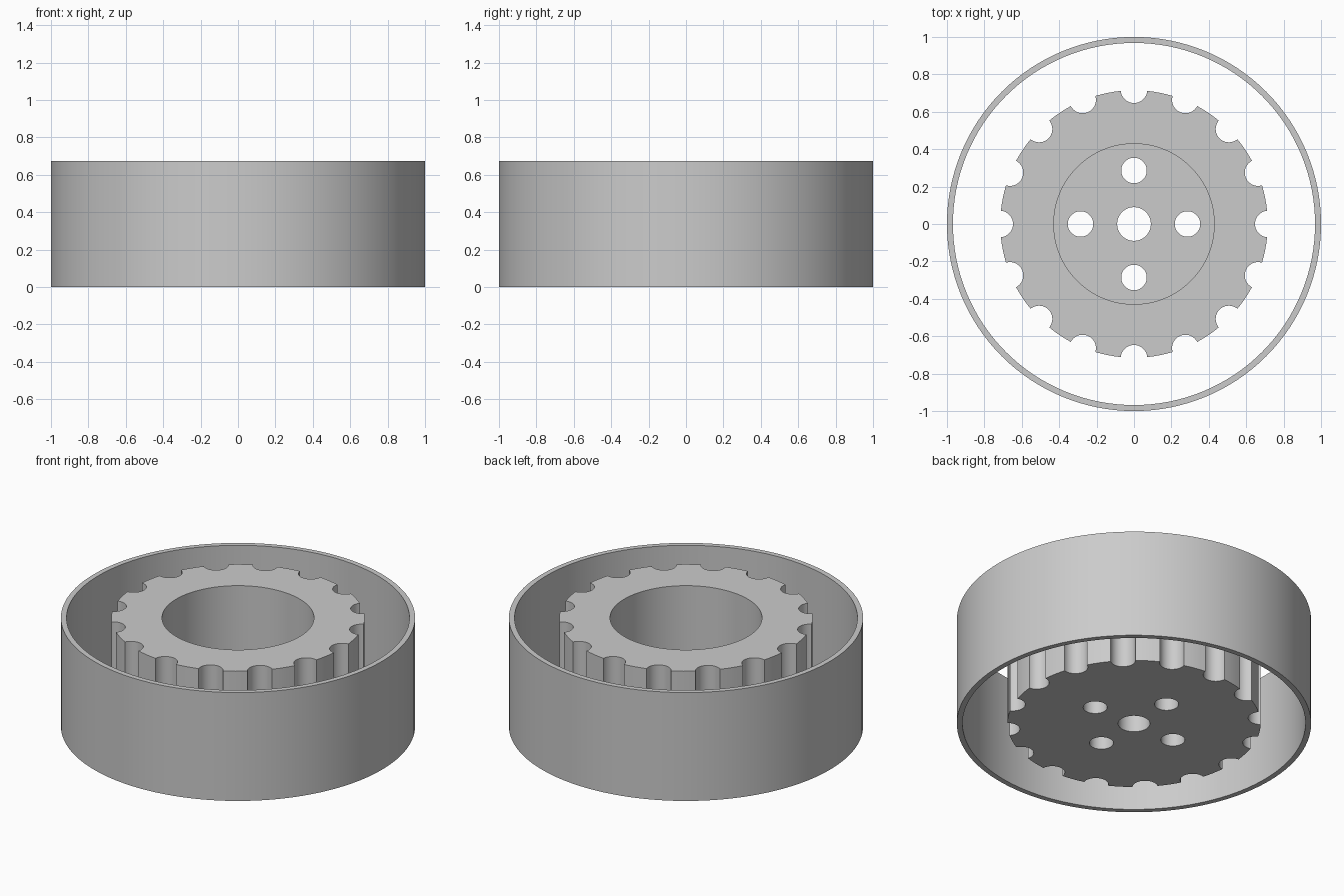
import bpy
import bmesh
from math import cos, sin, tau, radians
from mathutils import Matrix

HEIGHT = 0.675
FLOOR = 0.16      # thickness of the hub floor under the recess
OVER = 0.1        # how far cutters reach past the surfaces

if "Cube" in bpy.data.objects:
    bpy.data.objects.remove(bpy.data.objects["Cube"])

steel = bpy.data.materials.new("plain grey steel")
steel.use_nodes = True
grey = (0.6, 0.6, 0.6, 1)
steel.diffuse_color = grey
steel.node_tree.nodes["Principled BSDF"].inputs["Base Color"].default_value = grey


def cylinders(name, radius, z0, z1, centres=((0, 0),), sides=128):
    """One object holding an upright cylinder at each centre."""
    bm = bmesh.new()
    for x, y in centres:
        bmesh.ops.create_cone(
            bm, cap_ends=True, segments=sides, radius1=radius, radius2=radius,
            depth=z1 - z0, matrix=Matrix.Translation((x, y, (z0 + z1) / 2)))
    mesh = bpy.data.meshes.new(name)
    bm.to_mesh(mesh)
    bm.free()
    obj = bpy.data.objects.new(name, mesh)
    bpy.context.collection.objects.link(obj)
    mesh.materials.append(steel)
    return obj


def around(count, radius):
    return [(radius * cos(tau * i / count), radius * sin(tau * i / count))
            for i in range(count)]


def select(obj):
    bpy.ops.object.select_all(action="DESELECT")
    obj.select_set(True)
    bpy.context.view_layer.objects.active = obj


def cut(obj, cutter):
    """Subtract the cutter for good, then discard it."""
    mod = obj.modifiers.new("cut", "BOOLEAN")
    mod.operation = "DIFFERENCE"
    mod.solver = "EXACT"
    mod.object = cutter
    select(obj)
    bpy.ops.object.modifier_apply(modifier=mod.name)
    bpy.data.objects.remove(cutter)


# Thin outer ring, open at both ends
ring = cylinders("outer_ring", 1.0, 0, HEIGHT)
cut(ring, cylinders("ring_bore", 0.968, -OVER, HEIGHT + OVER))

# Notched core with a deep round recess
core = cylinders("notched_core", 0.715, 0, HEIGHT)
cut(core, cylinders("notches", 0.071, -OVER, HEIGHT + OVER, around(16, 0.718), 48))
cut(core, cylinders("recess", 0.429, FLOOR, HEIGHT + OVER))

# Shaft hole and four bolt holes through the floor
cut(core, cylinders("shaft_hole", 0.09, -OVER, FLOOR + OVER, sides=64))
cut(core, cylinders("bolt_holes", 0.068, -OVER, FLOOR + OVER, around(4, 0.286), 48))

for part in (ring, core):
    select(part)
    bpy.ops.object.shade_smooth_by_angle(angle=radians(30))
